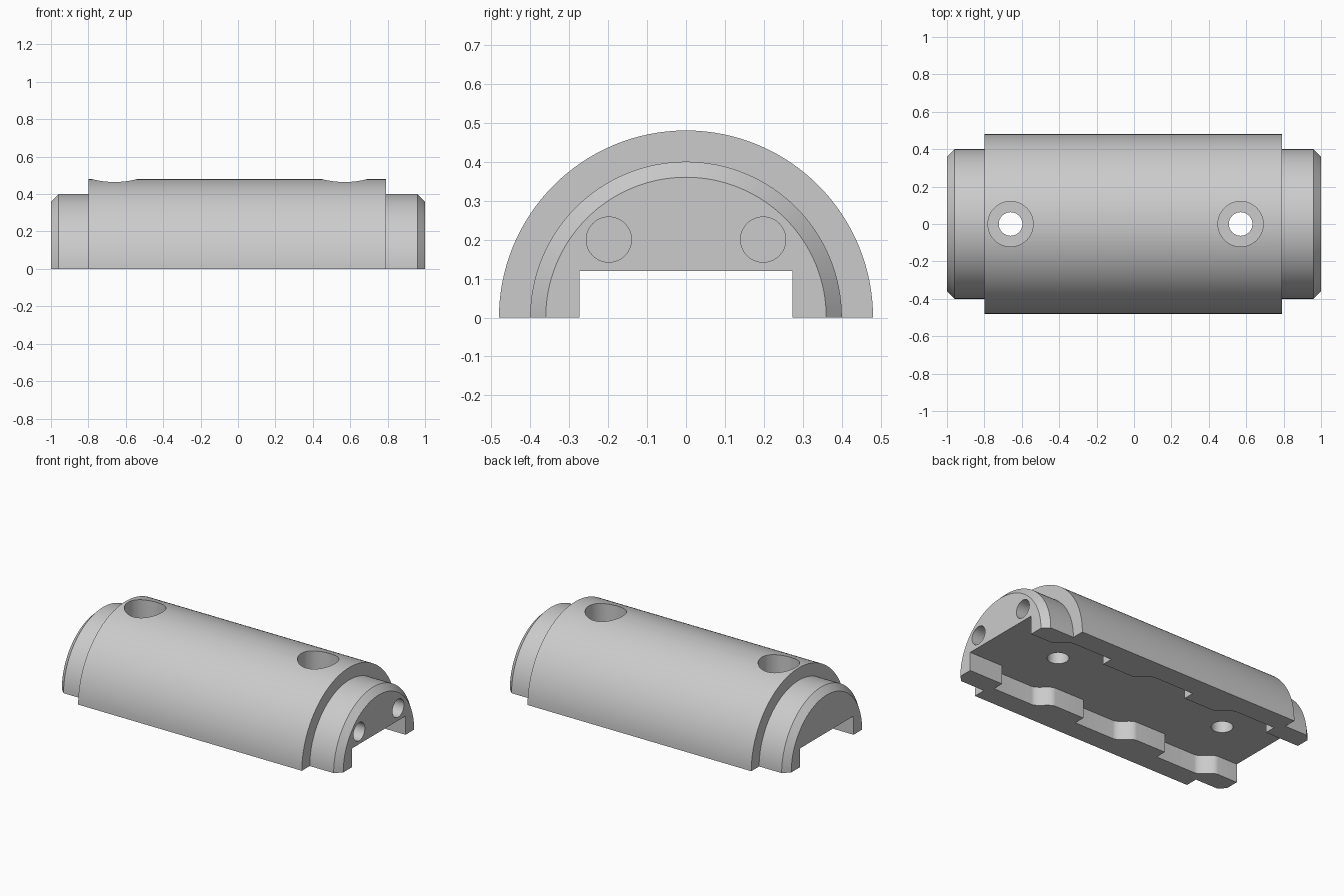
import bpy, bmesh, math
from mathutils import Matrix, Vector

cube = bpy.data.objects.get("Cube")
if cube:
    bpy.data.objects.remove(cube, do_unlink=True)

grey = bpy.data.materials.new("light_grey")
grey.use_nodes = True
colour = (0.6, 0.6, 0.6, 1)
grey.diffuse_color = colour
grey.node_tree.nodes["Principled BSDF"].inputs["Base Color"].default_value = colour


def make_object(name, bm):
    bmesh.ops.recalc_face_normals(bm, faces=bm.faces[:])
    mesh = bpy.data.meshes.new(name)
    bm.to_mesh(mesh)
    bm.free()
    mesh.materials.append(grey)
    obj = bpy.data.objects.new(name, mesh)
    bpy.context.collection.objects.link(obj)
    return obj


def cylinder_cutter(name, radius, start, end):
    start, end = Vector(start), Vector(end)
    turn = (end - start).to_track_quat('Z', 'Y').to_matrix().to_4x4()
    bm = bmesh.new()
    bmesh.ops.create_cone(bm, cap_ends=True, segments=48, radius1=radius, radius2=radius,
                          depth=(end - start).length,
                          matrix=Matrix.Translation((start + end) / 2) @ turn)
    return make_object(name, bm)


# Half-round housing: stepped, chamfered profile turned half way about the x axis
profile = [(-1, 0), (-1, .36), (-.96, .4), (-.8, .4), (-.8, .48),
           (.79, .48), (.79, .4), (.96, .4), (1, .36), (1, 0)]
bm = bmesh.new()
points = [bm.verts.new((x, r, 0)) for x, r in profile]
edges = [bm.edges.new(pair) for pair in zip(points, points[1:])]
bmesh.ops.spin(bm, geom=points + edges, cent=(0, 0, 0), axis=(1, 0, 0),
               angle=math.pi, steps=64)
bmesh.ops.remove_doubles(bm, verts=bm.verts[:], dist=1e-5)
bmesh.ops.dissolve_degenerate(bm, edges=bm.edges[:], dist=1e-5)
bmesh.ops.holes_fill(bm, edges=[e for e in bm.edges if e.is_boundary], sides=0)
housing = make_object("half_round_housing", bm)

# Channel outline: three pockets on one wall, each ending in a soft S-curve
INNER, POCKET, PITCH = .273, .345, .61
wall = [(1.1, -INNER)]
for i in range(3):
    x = .76 - PITCH * i
    wall += [(x, -INNER), (x, -POCKET)]
    for k in range(13):
        t = k / 12
        blend = (1 - math.cos(math.pi * t)) / 2
        wall.append((x - .28 - .12 * t, -POCKET + (POCKET - INNER) * blend))
wall.append((-1.1, -INNER))
outline = wall + [(-x, -y) for x, y in wall]   # opposite wall is a half turn

bm = bmesh.new()
base = bm.faces.new([bm.verts.new((x, y, -.1)) for x, y in outline])
top = bmesh.ops.extrude_face_region(bm, geom=[base])["geom"]
bmesh.ops.translate(bm, vec=(0, 0, .22), verts=[v for v in top if isinstance(v, bmesh.types.BMVert)])
cutters = [make_object("channel_cutter", bm)]

# Counterbored screw holes from the top
for x in (-.66, .57):
    cutters.append(cylinder_cutter("screw_hole_cutter", .063, (x, 0, .05), (x, 0, .4)))
    cutters.append(cylinder_cutter("counterbore_cutter", .121, (x, 0, .24), (x, 0, .6)))

# Blind pin holes in one end
for y in (-.198, .198):
    cutters.append(cylinder_cutter("pin_hole_cutter", .058, (.7, y, .2), (1.1, y, .2)))

bpy.ops.object.select_all(action='DESELECT')
housing.select_set(True)
bpy.context.view_layer.objects.active = housing
for cutter in cutters:
    cutter.hide_render = True
    cut = housing.modifiers.new(cutter.name, 'BOOLEAN')
    cut.operation = 'DIFFERENCE'
    cut.solver = 'EXACT'
    cut.object = cutter
    bpy.ops.object.modifier_apply(modifier=cut.name)
    bpy.data.objects.remove(cutter, do_unlink=True)

bpy.ops.object.shade_smooth_by_angle(angle=math.radians(30))
